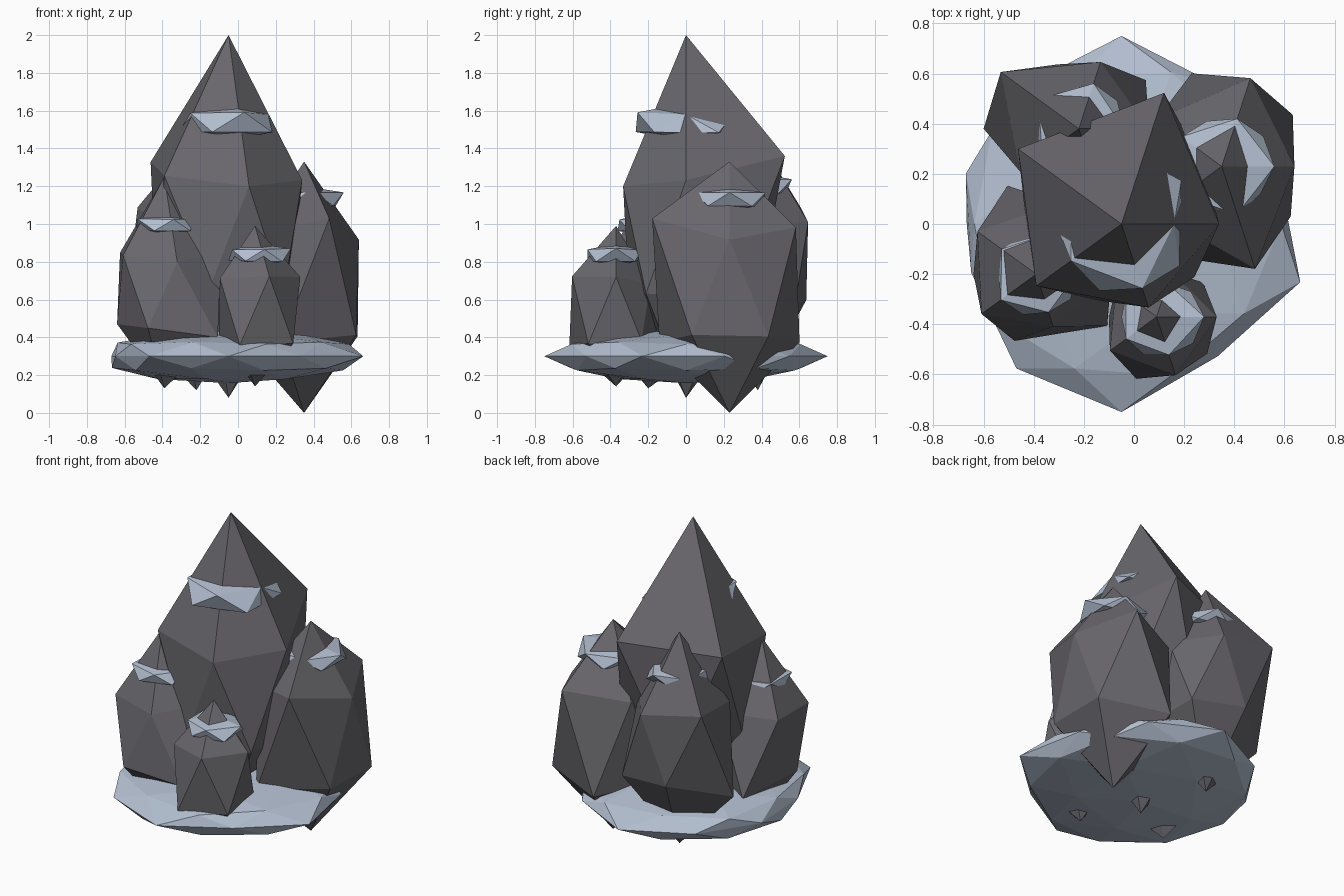
import bpy, bmesh, math

if "Cube" in bpy.data.objects:
    bpy.data.objects.remove(bpy.data.objects["Cube"], do_unlink=True)


def material(name, rgb):
    m = bpy.data.materials.new(name)
    m.use_nodes = True
    m.diffuse_color = (*rgb, 1)
    bsdf = m.node_tree.nodes["Principled BSDF"]
    bsdf.inputs["Base Color"].default_value = (*rgb, 1)
    bsdf.inputs["Roughness"].default_value = 0.9
    return m


ROCK = material("dark_rock", (0.14, 0.135, 0.15))
SNOW = material("blue_snow", (0.45, 0.52, 0.63))


def finish(bm, name, mat, location):
    bmesh.ops.recalc_face_normals(bm, faces=bm.faces)
    mesh = bpy.data.meshes.new(name)
    bm.to_mesh(mesh)
    bm.free()
    mesh.materials.append(mat)
    obj = bpy.data.objects.new(name, mesh)
    obj.location = location
    bpy.context.collection.objects.link(obj)


def crystal(name, mat, x, y, mid, top, bottom, slope, radii):
    """Uneven icosahedron: ten radii, one per 36 degrees, upper and lower rings alternating."""
    bm = bmesh.new()
    bmesh.ops.create_icosphere(bm, subdivisions=1, radius=1)
    for v in bm.verts:
        side = 1 if v.co.z > 0 else -1
        if math.hypot(v.co.x, v.co.y) < 0.01:
            v.co = (0, 0, (top if side > 0 else bottom) - mid)
        else:
            a = math.atan2(v.co.y, v.co.x)
            r = radii[round(math.degrees(a) / 36) % 10]
            v.co = (r * math.cos(a), r * math.sin(a), side * slope * r)
    finish(bm, name, mat, (x, y, mid))


# Snowy ground: flattened ball with an uneven rim
bm = bmesh.new()
bmesh.ops.create_icosphere(bm, subdivisions=2, radius=1)
rim = [0.88, 0.9, 1, 0.9, 0.87, 0.84, 0.95, 1, 0.87, 1]
for v in bm.verts:
    f = 0.95
    if abs(v.co.z) < 0.05:
        f = rim[round((math.degrees(math.atan2(v.co.y, v.co.x)) - 18) / 36) % 10]
    elif v.co.x < -0.85:
        f = 0.92
    v.co = (v.co.x * 0.75 * f, v.co.y * 0.75 * f, v.co.z * 0.15 * f)
finish(bm, "snow_base", SNOW, (-0.05, 0, 0.3))

# Rock spires: x, y, middle, top, bottom, slope, radii
spires = {
    "main": (-0.05, 0, 0.92, 2, 0.08, 0.8,
             [0.39, 0.4, 0.55, 0.4, 0.51, 0.38, 0.42, 0.32, 0.35, 0.36]),
    "right": (0.35, 0.23, 0.685, 1.33, 0, 0.8,
              [0.29, 0.35, 0.37, 0.39, 0.32, 0.35, 0.32, 0.39, 0.43, 0.34]),
    "left": (-0.39, -0.2, 0.645, 1.25, 0.13, 0.7,
             [0.3, 0.3, 0.3, 0.37, 0.29, 0.25, 0.27, 0.28, 0.22, 0.35]),
    "front": (0.09, -0.37, 0.547, 0.99, 0.14, 0.72,
              [0.24, 0.23, 0.19, 0.23, 0.2, 0.19, 0.23, 0.26, 0.245, 0.25]),
    "back": (-0.22, 0.38, 0.8, 1.46, 0.12, 0.75,
             [0.28, 0.33, 0.28, 0.27, 0.385, 0.38, 0.29, 0.3, 0.28, 0.33]),
}
for name, data in spires.items():
    crystal(name + "_spire", ROCK, *data)

# Snow caps: height, half thickness, radii; each pokes out through its spire
caps = {
    "main": (1.54, 0.05, [0.21, 0.295, 0.27, 0.27, 0.25, 0.26, 0.25, 0.28, 0.27, 0.285]),
    "right": (1.13, 0.035, [0.21, 0.205, 0.2, 0.19, 0.2, 0.19, 0.2, 0.19, 0.2, 0.19]),
    "left": (0.995, 0.03, [0.16, 0.16, 0.17, 0.16, 0.17, 0.15, 0.175, 0.17, 0.16, 0.17]),
    "front": (0.835, 0.03, [0.19, 0.17, 0.14, 0.14, 0.15, 0.14, 0.15, 0.16, 0.16, 0.18]),
    "back": (1.2, 0.035, [0.18, 0.19, 0.19, 0.16, 0.2, 0.17, 0.18, 0.18, 0.18, 0.18]),
}
for name, (z, half, radii) in caps.items():
    x, y = spires[name][:2]
    crystal(name + "_snow_cap", SNOW, x, y, z, z + half * 2, z - half * 2,
            half / (sum(radii) / len(radii)), radii)
